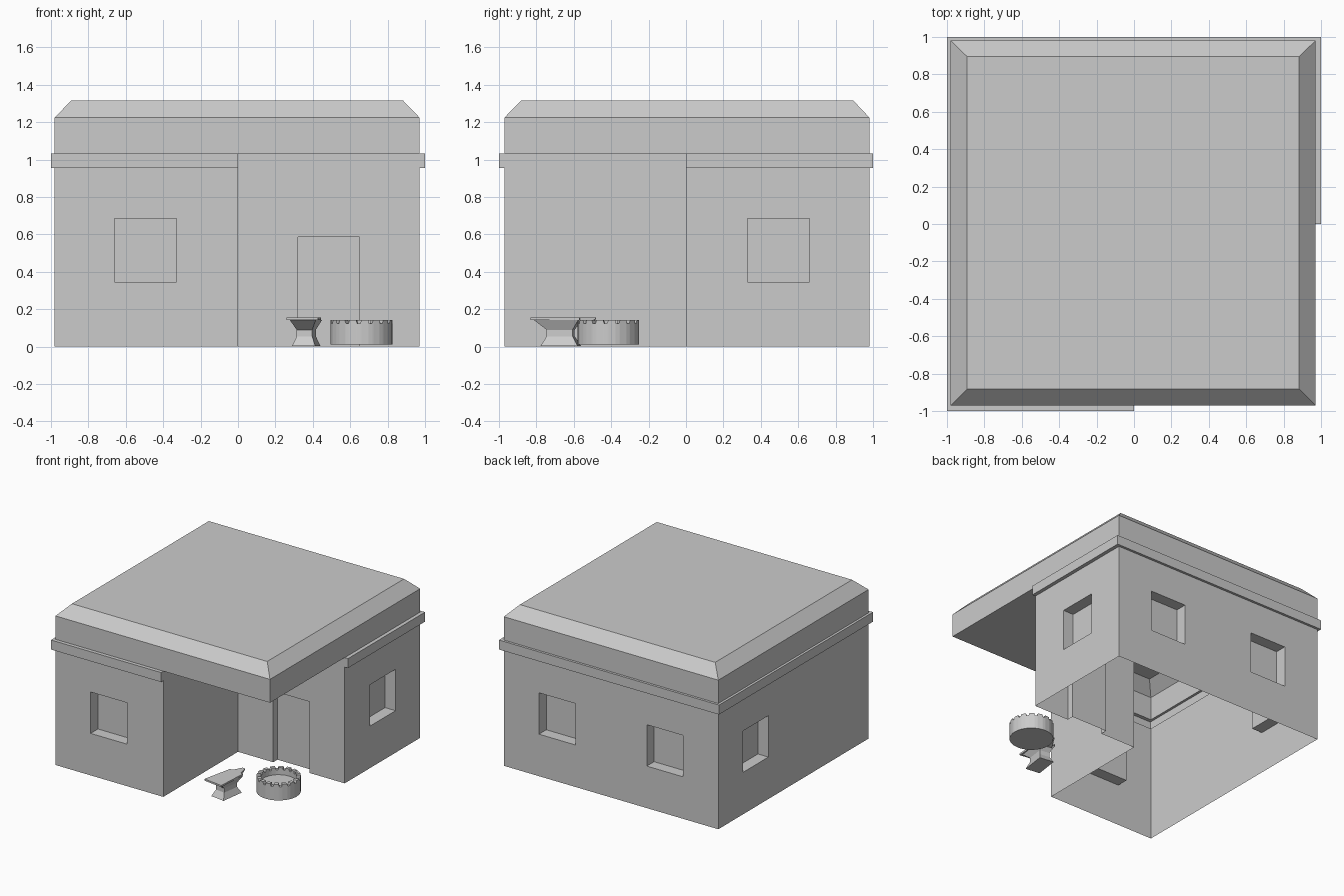
import bpy, bmesh, math
from mathutils import Vector, Matrix

if "Cube" in bpy.data.objects:
    bpy.data.objects.remove(bpy.data.objects["Cube"])

X0, X1, Y0, Y1 = -0.98, 0.97, -0.97, 0.98   # wall extents
Z_TRIM, Z_EAVE = 0.955, 1.033


def finish(bm, name, recalc=True):
    bmesh.ops.remove_doubles(bm, verts=bm.verts, dist=1e-5)
    if recalc:
        bmesh.ops.recalc_face_normals(bm, faces=bm.faces)
    me = bpy.data.meshes.new(name)
    bm.to_mesh(me)
    bm.free()
    ob = bpy.data.objects.new(name, me)
    bpy.context.collection.objects.link(ob)
    return ob


def face(bm, pts):
    return bm.faces.new([bm.verts.new(p) for p in pts])


def loft(bm, rings, cap_start=True, cap_end=True):
    rows = [[bm.verts.new(p) for p in r] for r in rings]
    n = len(rows[0])
    for a, b in zip(rows, rows[1:]):
        for i in range(n):
            j = (i + 1) % n
            bm.faces.new((a[i], a[j], b[j], b[i]))
    if cap_start:
        bm.faces.new(rows[0][::-1])
    if cap_end:
        bm.faces.new(rows[-1])


def rect(x0, x1, y0, y1, z):
    return [(x0, y0, z), (x1, y0, z), (x1, y1, z), (x0, y1, z)]


def wall(bm, p0, p1, top, openings=()):
    """Thin wall p0->p1 (outside on the right) with recessed panels (s0, s1, z0, z1, depth)."""
    p0, p1 = Vector((*p0, 0)), Vector((*p1, 0))
    d = (p1 - p0).normalized()
    inward = Vector((-d.y, d.x, 0))

    def P(s, z, k=0):
        return p0 + d * s + inward * k + Vector((0, 0, z))

    ss = sorted({0, (p1 - p0).length, *[v for o in openings for v in o[:2]]})
    zs = sorted({0, top, *[v for o in openings for v in o[2:4]]})
    for a, b in zip(ss, ss[1:]):
        for c, e in zip(zs, zs[1:]):
            if not any(o[0] <= a < o[1] and o[2] <= c < o[3] for o in openings):
                face(bm, [P(a, c), P(b, c), P(b, e), P(a, e)])
    for a, b, c, e, k in openings:
        corners = [(a, c), (b, c), (b, e), (a, e)]
        face(bm, [P(s, z, k) for s, z in corners])
        for i in range(4):
            q, r = corners[i], corners[(i + 1) % 4]
            if q[1] == r[1] == 0:      # a doorway has no sill
                continue
            face(bm, [P(*q), P(*r), P(*r, k), P(*q, k)])


def window(s):
    return (s, s + 0.33, 0.345, 0.685, 0.095)


# L-shaped walls with recessed windows and a door
bm = bmesh.new()
wall(bm, (X0, Y0), (0, Y0), Z_TRIM, [window(0.32)])
wall(bm, (0, Y0), (0, 0), Z_EAVE)
wall(bm, (0, 0), (X1, 0), Z_EAVE, [(0.32, 0.65, 0, 0.585, 0.055)])
wall(bm, (X1, 0), (X1, Y1), Z_TRIM, [window(0.33)])
wall(bm, (X1, Y1), (X0, Y1), Z_TRIM, [window(0.32), window(1.30)])
wall(bm, (X0, Y1), (X0, Y0), Z_TRIM, [window(0.32)])
finish(bm, "walls")

# Trim band around the outer walls
bm = bmesh.new()
inner = [(X1, 0), (X1, Y1), (X0, Y1), (X0, Y0), (0, Y0)]
outer = [(1, 0), (1, 1), (-1, 1), (-1, -1), (0, -1)]
prof = [[(*i, Z_TRIM), (*o, Z_TRIM), (*o, Z_EAVE), (*i, Z_EAVE)] for i, o in zip(inner, outer)]
for a, b in zip(prof, prof[1:]):
    for k in range(3):
        face(bm, [a[k], b[k], b[k + 1], a[k + 1]])
face(bm, prof[0])
face(bm, prof[-1][::-1])
finish(bm, "trim_band")

# Flat roof with sloped rim, covering the porch corner
bm = bmesh.new()
loft(bm, [rect(X0, X1, Y0, Y1, Z_EAVE), rect(X0, X1, Y0, Y1, 1.225),
          rect(-0.892, 0.883, -0.882, 0.895, 1.315)], cap_start=False)
face(bm, rect(0, X1, Y0, 0, Z_EAVE)[::-1])
finish(bm, "roof", recalc=False)

# Round fire pit with a notched rim
bm = bmesh.new()
cx, cy, teeth = 0.66, -0.415, 16
cols = []
for t in range(teeth):
    for f, z in ((0, 0.143), (0.55, 0.143), (0.65, 0.124), (0.9, 0.124)):
        cols.append((2 * math.pi * (t + f) / teeth, z))


def ring(r, z=None):
    return [(cx + r * math.cos(a), cy + r * math.sin(a), h if z is None else z) for a, h in cols]


loft(bm, [ring(0.165, 0.012), ring(0.165), ring(0.133), ring(0.133, 0.085)])
finish(bm, "fire_pit")

# Anvil: waisted body, thin face plate and horn, slightly turned
bm = bmesh.new()
loft(bm, [rect(-w, w, a, b, z) for z, w, a, b in (
    (0.004, 0.062, -0.10, 0.10), (0.055, 0.042, -0.07, 0.07), (0.09, 0.042, -0.07, 0.07),
    (0.142, 0.07, -0.135, 0.105))])
plate = [(-0.085, -0.15), (0.085, -0.15), (0.065, 0.11), (-0.065, 0.11)]
loft(bm, [[(x, y, z) for x, y in plate] for z in (0.141, 0.155)])
loft(bm, [[(-w, y, z0), (w, y, z0), (w, y, 0.155), (-w, y, 0.155)]
          for y, w, z0 in ((0.10, 0.045, 0.12), (0.19, 0.012, 0.146))])
bm.transform(Matrix.Translation((0.365, -0.67, 0)) @ Matrix.Rotation(math.radians(-8), 4, 'Z'))
finish(bm, "anvil")
